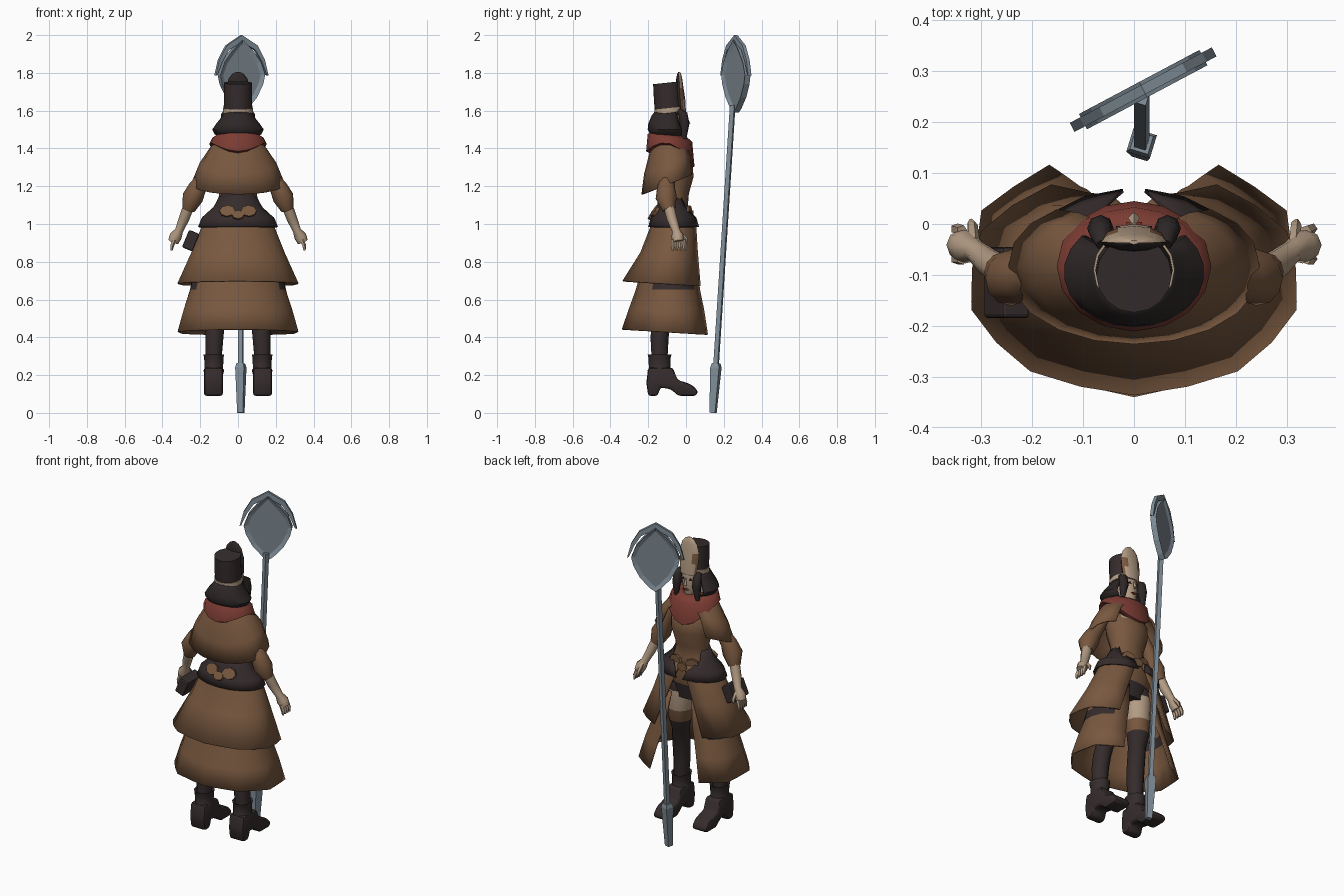
import bpy, bmesh, math
from mathutils import Vector, Matrix

cube = bpy.data.objects.get("Cube")
if cube:
    bpy.data.objects.remove(cube)


def material(name, *rgb):
    m = bpy.data.materials.new(name)
    m.diffuse_color = (*rgb, 1)
    m.use_nodes = True
    m.node_tree.nodes["Principled BSDF"].inputs["Base Color"].default_value = (*rgb, 1)
    return m


BROWN = material("brown cloth", .19, .098, .05)
DARK = material("dark leather", .036, .025, .025)
HAIR = material("black hair", .027, .02, .02)
RED = material("red wool", .2, .045, .033)
SKIN = material("pale skin", .45, .33, .23)
STEEL = material("steel", .22, .275, .32)
SHADE = material("dull steel", .205, .245, .275)


def finish(name, bm, mat, thick=0, smooth=48):
    bmesh.ops.recalc_face_normals(bm, faces=bm.faces)
    mesh = bpy.data.meshes.new(name)
    bm.to_mesh(mesh)
    bm.free()
    ob = bpy.data.objects.new(name, mesh)
    bpy.context.collection.objects.link(ob)
    mesh.materials.append(mat)
    if thick:
        mod = ob.modifiers.new("thickness", "SOLIDIFY")
        mod.thickness = thick
    if smooth:
        bpy.ops.object.select_all(action="DESELECT")
        ob.select_set(True)
        bpy.context.view_layer.objects.active = ob
        bpy.ops.object.shade_smooth_by_angle(angle=math.radians(smooth))
    return ob


def paint(ob, mat, rule):
    ob.data.materials.append(mat)
    for f in ob.data.polygons:
        if rule(f.center, f.normal):
            f.material_index = len(ob.data.materials) - 1


def loft(name, rings, mat, closed=True, caps=True, **kw):
    bm = bmesh.new()
    rows = [[bm.verts.new(p) for p in r] for r in rings]
    n = len(rows[0])
    for a, b in zip(rows, rows[1:]):
        for i in range(n if closed else n - 1):
            j = (i + 1) % n
            bm.faces.new((a[i], a[j], b[j], b[i]))
    if closed and caps:
        bm.faces.new(rows[0])
        bm.faces.new(rows[-1])
    return finish(name, bm, mat, **kw)


def oval(z, rx, ry, cy, cx=0, n=16, gap=0, lift=lambda s: 0, pleat=0, square=1):
    # A level ring; a gap in degrees opens it towards +y, square below 1 fills its +y corners
    pts = []
    count = n + 1 if gap else n
    for i in range(count):
        a = math.radians(90 + gap + i / n * (360 - 2 * gap))
        k = 1 + pleat * (-1) ** i
        c, s = math.cos(a), math.sin(a)
        if s > 0:
            c, s = math.copysign(abs(c) ** square, c), s ** square
        pts.append((cx + rx * k * c, cy + ry * k * s, z + lift(s)))
    return pts


def tube(name, path, mat, n=8, turn=0, sx=1, **kw):
    # path of (x, y, z, radius)
    pts = [Vector((p[0] * sx, p[1], p[2])) for p in path]
    rings = []
    for i, p in enumerate(pts):
        d = pts[min(i + 1, len(pts) - 1)] - pts[max(i - 1, 0)]
        q = Vector((0, 0, 1)).rotation_difference(-d if d.z < 0 else d)
        ring = []
        for k in range(n):
            a = turn + k * math.tau / n
            ring.append(p + q @ Vector((math.cos(a), math.sin(a), 0)) * path[i][3])
        rings.append(ring)
    return loft(name, rings, mat, **kw)


def plate(name, outline, depth, mat, place=Matrix(), inset=0, bevel=0, smooth=0):
    # Outline in a local u, z plane, extruded evenly along local y
    bm = bmesh.new()
    f = bm.faces.new([bm.verts.new((u, -depth / 2, z)) for u, z in outline])
    ext = bmesh.ops.extrude_face_region(bm, geom=[f])["geom"]
    top = [e for e in ext if isinstance(e, bmesh.types.BMFace)]
    bmesh.ops.translate(bm, verts=top[0].verts, vec=(0, depth, 0))
    if inset:
        bmesh.ops.recalc_face_normals(bm, faces=bm.faces)
        bmesh.ops.inset_individual(bm, faces=[f, top[0]], thickness=inset, depth=-depth * .3)
    if bevel:
        bmesh.ops.bevel(bm, geom=bm.edges[:], offset=bevel, segments=2, affect="EDGES", profile=.5)
    bm.transform(place)
    return finish(name, bm, mat, smooth=smooth)


# Body and bodice
body = loft("bodice", [oval(*r) for r in [
    (.84, .12, .08, -.075), (.93, .145, .09, -.07), (1.0, .155, .1, -.065),
    (1.1, .108, .075, -.065), (1.16, .1, .075, -.06), (1.25, .125, .1, -.06),
    (1.31, .13, .1, -.065), (1.36, .12, .08, -.08), (1.43, .06, .05, -.085),
    (1.5, .04, .04, -.085)]], BROWN)
paint(body, DARK, lambda c, n: c.z < .92)
paint(body, SKIN, lambda c, n: c.z > 1.37 or (c.z > 1.32 and n.y > .3 and 0 < c.x < .09))

# Head and face
head = loft("head", [oval(*r, n=12) for r in [
    (1.45, .02, .02, -.035), (1.48, .042, .045, -.05), (1.55, .062, .065, -.065),
    (1.64, .064, .065, -.08)]], SKIN)
tube("nose", [(0, .012, 1.53, .012), (0, .0, 1.57, .004)], SKIN, n=4)
plate("lips", [(-.016, 1.5), (0, 1.494), (.016, 1.5), (0, 1.508)], .009, RED,
      Matrix.Translation((0, -.001, 0)))
for side, s in (("left", 1), ("right", -1)):
    plate(side + "_eye", [(.013 * s, 1.555), (.035 * s, 1.56), (.024 * s, 1.57)], .009, HAIR,
          Matrix.Translation((0, -.008, 0)))
    tube(side + "_front_lock", [(.06, -.04, 1.6, .015), (.066, -.015, 1.58, .024),
         (.066, -.008, 1.53, .026), (.072, -.01, 1.45, .012)], HAIR, sx=s)

# Hair, hat and its tall front badge
loft("hair", [oval(*r, gap=48) for r in [
    (1.597, .07, .07, -.095), (1.57, .085, .084, -.1), (1.53, .117, .1, -.1),
    (1.5, .138, .108, -.095), (1.475, .125, .1, -.09), (1.46, .09, .075, -.09)]],
    HAIR, closed=False, thick=.008)
tilt = lambda s: .008 * s
loft("hat", [oval(*r, lift=tilt) for r in [
    (1.6, .076, .074, -.09), (1.65, .075, .074, -.095), (1.748, .074, .074, -.1)]], DARK)
loft("hat_band", [oval(z, .08, .078, -.09, lift=tilt) for z in (1.588, 1.614)], SKIN)
badge = loft("hat_badge", [oval(*r, n=12) for r in [
    (1.59, .052, .025, -.025), (1.66, .062, .026, -.03), (1.72, .064, .022, -.035),
    (1.77, .05, .016, -.036), (1.795, .03, .01, -.036), (1.806, .008, .004, -.036)]], SKIN)
paint(badge, HAIR, lambda c, n: n.y < -.05)
paint(badge, BROWN, lambda c, n: n.y > 0 and abs(c.x) > .04 and c.z < 1.73)

# Scarf and shoulder cape
drape = lambda s: -.08 * s * s - .04 * s
loft("scarf", [
    oval(1.475, .07, .06, -.085), oval(1.475, .105, .095, -.085, lift=lambda s: -.02 * s),
    oval(1.455, .137, .118, -.085, lift=lambda s: -.02 * s),
    oval(1.425, .152, .128, -.083, lift=drape), oval(1.41, .12, .1, -.083, lift=drape)],
    RED, caps=False, thick=.006)
hem = lambda s: .055 * s
loft("cape", [
    oval(1.45, .1, .08, -.085, gap=25), oval(1.41, .145, .1, -.085, gap=27),
    oval(1.32, .203, .13, -.092, gap=30, lift=hem, square=.9),
    oval(1.212, .248, .143, -.093, gap=34, lift=hem, square=.85)],
    BROWN, closed=False, thick=.008)

# Belt, ornaments and pouch
loft("belt", [
    oval(1.165, .09, .082, -.062, gap=70), oval(1.09, .13, .09, -.064, gap=45),
    oval(1.035, .192, .122, -.065, gap=12), oval(.985, .212, .135, -.065, gap=6)],
    DARK, closed=False, thick=.008)
for x, z, r in ((-.055, 1.065, .042), (0, 1.045, .032), (.055, 1.065, .042)):
    disc = [(r * math.cos(a), r * .8 * math.sin(a))
            for a in (k * math.tau / 8 for k in range(8))]
    plate("back_ornament", disc, .024, BROWN,
          Matrix.Translation((x, -.115 - (1.16 - z) * .57 + abs(x) * .15, z))
          @ Matrix.Rotation(x * 3, 4, "Z") @ Matrix.Rotation(-.52, 4, "X"))
    plate("front_ornament", disc, .014, BROWN,
          Matrix.Translation((x, .033 - abs(x) * .3, z)) @ Matrix.Rotation(-x * 4, 4, "Z"))
plate("pouch", [(-.03, -.05), (.03, -.05), (.03, .05), (-.03, .05)], .14, DARK,
      Matrix.Translation((-.25, -.115, .912)) @ Matrix.Rotation(.4, 4, "Y"), bevel=.008)

# Two open skirt tiers
loft("upper_skirt", [
    oval(1.06, .135, .1, -.065, gap=8), oval(.99, .192, .122, -.065, gap=12),
    oval(.85, .248, .155, -.085, gap=20, pleat=.01, square=.9),
    oval(.685, .324, .214, -.12, gap=26, pleat=.012, lift=lambda s: -.014 * s, square=.85)],
    BROWN, closed=False, thick=.008)
lower = loft("lower_skirt", [
    oval(.88, .2, .13, -.075, gap=20), oval(.71, .245, .165, -.085, gap=22),
    oval(.652, .257, .176, -.09, gap=22, square=.9),
    oval(.55, .288, .203, -.097, gap=23, pleat=.015, square=.82),
    oval(.428, .32, .231, -.104, gap=24, pleat=.022, lift=lambda s: -.014 * s, square=.75)],
    BROWN, closed=False, thick=.008)
paint(lower, DARK, lambda c, n: .65 < c.z < .71 and -.19 < c.y < .03)

# Arms, hands, legs and boots
BOOT = [(-.2, .09), (-.15, .09), (-.135, .135), (-.08, .125), (-.04, .09), (.055, .09),
        (.064, .115), (.03, .15), (-.045, .175), (-.07, .24), (-.2, .24), (-.21, .16)]
for side, s in (("left", 1), ("right", -1)):
    tube(side + "_sleeve", [(.14, -.09, 1.32, .025), (.176, -.095, 1.255, .035),
         (.213, -.105, 1.195, .047), (.24, -.105, 1.14, .056), (.262, -.09, 1.075, .034)],
         BROWN, n=12, sx=s)
    tube(side + "_forearm", [(.255, -.095, 1.11, .03), (.285, -.075, 1.03, .028),
         (.312, -.052, .965, .022), (.33, -.045, .935, .033), (.343, -.04, .905, .028)],
         SKIN, sx=s)
    for k in range(4):
        y = -.068 + .018 * k
        tube(side + "_finger", [(.338, y, .915, .012), (.35, y * 1.1 + .006, .885, .011),
             (.352, y * 1.15 + .008, .86, .006)], SKIN, n=5, sx=s)
    tube(side + "_thumb", [(.315, -.035, .955, .012), (.318, -.002, .92, .011),
         (.32, .006, .895, .005)], SKIN, n=5, sx=s)
    leg = loft(side + "_leg", [oval(z, r, r, y, cx=x * s, n=12) for z, r, y, x in [
        (.25, .04, -.14, .13), (.4, .048, -.14, .125), (.48, .05, -.13, .12),
        (.6, .05, -.1, .105), (.67, .064, -.08, .095), (.74, .068, -.075, .09),
        (.87, .078, -.065, .08), (.92, .07, -.065, .08)]], DARK)
    paint(leg, BROWN, lambda c, n: .67 < c.z < .74)
    paint(leg, SKIN, lambda c, n: .74 < c.z < .88)
    loft(side + "_boot_cuff", [oval(z, r, r * 1.15, -.14, cx=.128 * s, n=12) for z, r in [
        (.19, .046), (.225, .055), (.235, .049), (.29, .051), (.31, .055), (.3, .04)]], DARK)
    plate(side + "_boot", BOOT, .1, DARK,
          Matrix.Translation((.13 * s, 0, 0)) @ Matrix.Rotation(math.pi / 2, 4, "Z"),
          bevel=.014, smooth=40)

# Polearm: butt, shaft, leaf blade and swept hooks
AIM = math.radians(28)
shaft_y = lambda z: .143 + .064 * z
tube("pole_butt", [(.015, shaft_y(z), z, r) for z, r in [(0, .022), (.24, .034), (.262, .026)]],
     STEEL, n=4, turn=AIM, smooth=0)
tube("pole_shaft", [(.015, shaft_y(z), z, .017) for z in (.2, 1.63)], STEEL, n=4, turn=AIM, smooth=0)
place = Matrix.Translation((.018, .264, 0)) @ Matrix.Rotation(AIM, 4, "Z")
half = [(.03, 1.61), (.085, 1.67), (.122, 1.74), (.134, 1.79), (.108, 1.86), (.06, 1.92)]
leaf = [(0, 1.59)] + half + [(0, 1.975)] + [(-u, z) for u, z in reversed(half)]
blade = plate("pole_blade", leaf, .034, STEEL, place, inset=.022)
paint(blade, SHADE, lambda c, n: abs(n.z) < .1 and abs(c.x - .018) < .01 and 1.75 < c.z < 1.82)
for side, s in (("left", 1), ("right", -1)):
    hook = [(0, 2.0), (.092, 1.945), (.136, 1.87), (.158, 1.785), (.148, 1.79),
            (.118, 1.86), (.08, 1.92), (0, 1.965)]
    plate(side + "_pole_hook", [(u * s, z) for u, z in hook], .02, STEEL, place)
